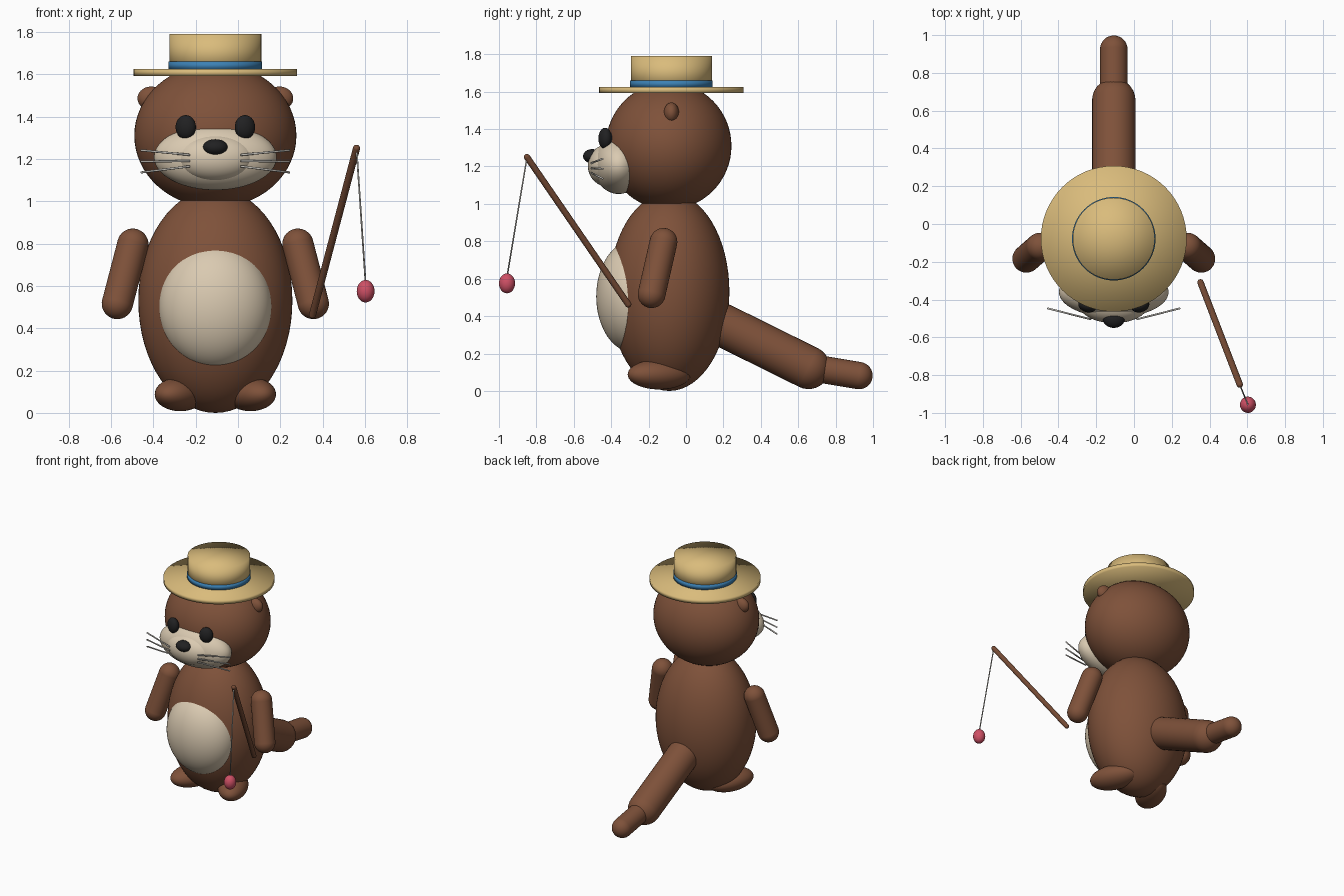
import bpy, bmesh
from math import radians
from mathutils import Matrix, Vector

default_cube = bpy.data.objects.get("Cube")
if default_cube:
    bpy.data.objects.remove(default_cube, do_unlink=True)

AXIS = -0.107  # x of the animal's own mirror plane


def material(name, colour):
    mat = bpy.data.materials.new(name)
    mat.use_nodes = True
    mat.diffuse_color = (*colour, 1)
    bsdf = next(n for n in mat.node_tree.nodes if n.type == "BSDF_PRINCIPLED")
    bsdf.inputs["Base Color"].default_value = (*colour, 1)
    return mat


BROWN = material("brown fur", (0.21, 0.083, 0.042))
CREAM = material("cream fur", (0.70, 0.59, 0.44))
BLACK = material("black", (0.015, 0.015, 0.016))
STRAW = material("straw", (0.70, 0.50, 0.20))
BLUE = material("blue ribbon", (0.045, 0.22, 0.46))
WOOD = material("rod wood", (0.18, 0.07, 0.035))
GREY = material("pale grey", (0.55, 0.53, 0.49))
PINK = material("pink float", (0.62, 0.08, 0.13))


def finish(name, bm, mat):
    mesh = bpy.data.meshes.new(name)
    bm.to_mesh(mesh)
    bm.free()
    for poly in mesh.polygons:
        poly.use_smooth = True
    mesh.materials.append(mat)
    obj = bpy.data.objects.new(name, mesh)
    bpy.context.scene.collection.objects.link(obj)
    return obj


def ellipsoid(name, centre, radii, mat, turn=0, segments=48):
    bm = bmesh.new()
    matrix = (Matrix.Translation(centre) @ Matrix.Rotation(turn, 4, "Z")
              @ Matrix.Diagonal((*radii, 1)))
    bmesh.ops.create_uvsphere(bm, u_segments=segments, v_segments=segments // 2,
                              radius=1, matrix=matrix)
    return finish(name, bm, mat)


def rod(name, start, end, radius, mat, rounded=False, segments=32):
    """Straight cylinder between two points, with optional round ends."""
    start, end = Vector(start), Vector(end)
    along = end - start
    turn = along.to_track_quat("Z", "Y").to_matrix().to_4x4()
    bm = bmesh.new()
    bmesh.ops.create_cone(bm, cap_ends=not rounded, segments=segments,
                          radius1=radius, radius2=radius, depth=along.length,
                          matrix=Matrix.Translation((start + end) / 2) @ turn)
    if rounded:
        for point in (start, end):
            bmesh.ops.create_uvsphere(bm, u_segments=segments, v_segments=segments // 2,
                                      radius=radius, matrix=Matrix.Translation(point) @ turn)
    return finish(name, bm, mat)


def disc(name, radius, bottom, top, mat):
    """Upright hat section."""
    bm = bmesh.new()
    bmesh.ops.create_cone(bm, cap_ends=True, cap_tris=True, segments=64,
                          radius1=radius, radius2=radius, depth=top - bottom,
                          matrix=Matrix.Translation((AXIS, -0.078, (top + bottom) / 2)))
    return finish(name, bm, mat)


# Body and head
ellipsoid("body", (AXIS, -0.09, 0.53), (0.364, 0.322, 0.53), BROWN, segments=64)
ellipsoid("belly", (AXIS, -0.28, 0.505), (0.268, 0.2, 0.3), CREAM, segments=64)
ellipsoid("head", (AXIS, -0.093, 1.31), (0.383, 0.336, 0.34), BROWN, segments=64)

# Face
ellipsoid("face_patch", (AXIS, -0.36, 1.208), (0.29, 0.135, 0.155), CREAM, segments=64)
ellipsoid("muzzle", (AXIS, -0.42, 1.205), (0.187, 0.105, 0.112), CREAM)
ellipsoid("nose", (AXIS, -0.502, 1.255), (0.058, 0.048, 0.038), BLACK)

# Mirrored parts
for side, s in (("left", 1), ("right", -1)):
    def at(x, y, z):
        return (AXIS + s * x, y, z)

    ellipsoid(side + "_eye", at(0.14, -0.432, 1.35), (0.049, 0.035, 0.057), BLACK, s * 0.3)
    ellipsoid(side + "_ear", at(0.303, -0.078, 1.486), (0.065, 0.041, 0.056), BROWN)
    ellipsoid(side + "_foot", at(0.166, -0.143, 0.088), (0.103, 0.18, 0.08),
              BROWN, s * radians(25))
    rod(side + "_arm", at(0.39, -0.12, 0.797), at(0.463, -0.184, 0.517),
        0.074, BROWN, rounded=True)
    for label, inner, outer in (("upper", 1.219, 1.241), ("middle", 1.19, 1.188),
                                ("lower", 1.165, 1.136)):
        rod(side + "_" + label + "_whisker", at(0.12, -0.505, inner),
            at(0.352, -0.446, outer), 0.005, GREY, segments=10)

# Tail
rod("tail_base", (AXIS, 0.19, 0.355), (AXIS, 0.655, 0.125), 0.115, BROWN, rounded=True)
rod("tail_tip", (AXIS, 0.66, 0.126), (AXIS, 0.925, 0.082), 0.073, BROWN, rounded=True)

# Hat
disc("hat_brim", 0.386, 1.592, 1.624, STRAW)
disc("hat_crown", 0.217, 1.61, 1.79, STRAW)
disc("hat_ribbon", 0.221, 1.622, 1.66, BLUE)

# Fishing rod
tip = (0.56, -0.85, 1.25)
rod("fishing_rod", (0.352, -0.309, 0.463), tip, 0.017, WOOD, rounded=True, segments=20)
rod("fishing_line", tip, (0.603, -0.957, 0.61), 0.004, GREY, segments=10)
ellipsoid("float", (0.603, -0.957, 0.575), (0.042, 0.043, 0.053), PINK)
